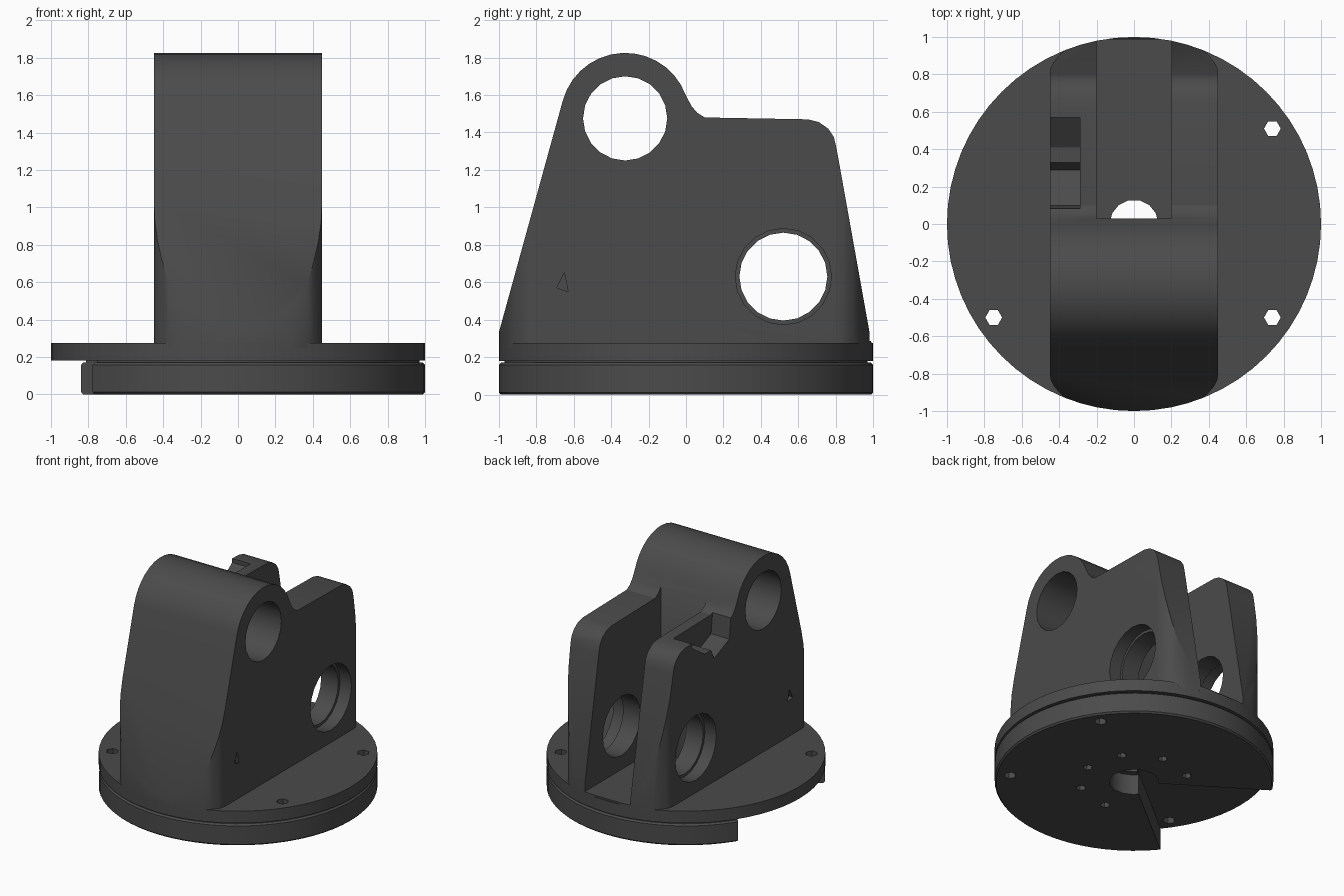
import bpy, bmesh
from math import sin, cos, pi, radians, sqrt
from mathutils import Vector

if "Cube" in bpy.data.objects:
    bpy.data.objects.remove(bpy.data.objects["Cube"])

grey = bpy.data.materials.new("dark_grey")
grey.diffuse_color = (0.07, 0.07, 0.07, 1)
grey.use_nodes = True
grey.node_tree.nodes["Principled BSDF"].inputs["Base Color"].default_value = grey.diffuse_color


def prism(name, pts, lo, hi, axis="z"):
    """Extrude a 2D outline: (x, y) along z, or (y, z) along x."""
    def place(p, h):
        return (p[0], p[1], h) if axis == "z" else (h, p[0], p[1])
    bm = bmesh.new()
    face = bm.faces.new([bm.verts.new(place(p, lo)) for p in pts])
    ext = bmesh.ops.extrude_face_region(bm, geom=[face])["geom"]
    move = Vector((0, 0, hi - lo)) if axis == "z" else Vector((hi - lo, 0, 0))
    bmesh.ops.translate(bm, vec=move, verts=[v for v in ext if isinstance(v, bmesh.types.BMVert)])
    bmesh.ops.recalc_face_normals(bm, faces=bm.faces)
    mesh = bpy.data.meshes.new(name)
    bm.to_mesh(mesh)
    bm.free()
    ob = bpy.data.objects.new(name, mesh)
    bpy.context.collection.objects.link(ob)
    return ob


def arc(cx, cy, r, a0, a1, n):
    return [(cx + r * cos(radians(a0 + (a1 - a0) * i / n)),
             cy + r * sin(radians(a0 + (a1 - a0) * i / n))) for i in range(n + 1)]


def circle(cx, cy, r, n):
    return arc(cx, cy, r, 0, 360, n)[:-1]


def boolean(ob, cutter, op="DIFFERENCE"):
    m = ob.modifiers.new("bool", "BOOLEAN")
    m.operation, m.object, m.solver = op, cutter, "EXACT"
    bpy.context.view_layer.objects.active = ob
    bpy.ops.object.modifier_apply(modifier=m.name)
    bpy.data.objects.remove(cutter, do_unlink=True)


def finish(ob):
    ob.data.materials.clear()
    ob.data.materials.append(grey)
    bpy.ops.object.select_all(action="DESELECT")
    ob.select_set(True)
    bpy.context.view_layer.objects.active = ob
    bpy.ops.object.shade_smooth_by_angle(angle=radians(30))


# turntable plates, with a thin recessed neck between them
SIDES = 64
lower = prism("lower_plate", circle(0, 0, 1.0, SIDES), 0, 0.17)
bm = bmesh.new()
bm.from_mesh(lower.data)
rim = [e for e in bm.edges if abs(e.verts[0].co.z - e.verts[1].co.z) < 1e-5]
bmesh.ops.bevel(bm, geom=rim, offset=0.012, segments=1, affect="EDGES")
bm.to_mesh(lower.data)
bm.free()
neck = prism("plate_neck", circle(0, 0, 0.97, SIDES), 0.16, 0.19)
upper = prism("upper_plate", circle(0, 0, 1.0, SIDES), 0.18, 0.275)

# missing sector of the lower plate
for ob, top in ((lower, 0.3), (neck, 0.3)):
    boolean(ob, prism("sector", [(0, 0)] + arc(0, 0, 1.4, 147, 219, 6), -0.1, top))

# centre hole and rim screw holes through all plates
for ob in (lower, neck, upper):
    boolean(ob, prism("centre", circle(0, 0, 0.18 if ob is lower else 0.13, 14), -0.1, 0.4))
    for x, y in ((0.74, 0.51), (0.74, -0.5), (-0.75, -0.5)):
        boolean(ob, prism("screw", circle(x, y, 0.045, 6), -0.1, 0.4))

# ring of small blind holes underneath
for k in range(-2, 4):
    a = radians(-8 + 45 * k)
    boolean(lower, prism("blind", circle(0.39 * cos(a), 0.39 * sin(a), 0.035, 6), -0.1, 0.1))

# upright body: side profile limited by a rounded plan outline
profile = [(-1.0, 0.25), (-1.0, 0.33)]
profile += arc(-0.325, 1.48, 0.345, 165, 20, 14)
profile += [(0.03, 1.54), (0.06, 1.505), (0.1, 1.48), (0.65, 1.47)]
profile += [(0.71, 1.455), (0.76, 1.42), (0.79, 1.375), (0.805, 1.31), (0.995, 0.25)]
body = prism("upright_body", profile, -0.5, 0.5, "x")
quarter = [(0.45, 0.8), (0.445, 0.835), (0.43, 0.865), (0.405, 0.895), (0.37, sqrt(1 - 0.37 ** 2))]
quarter += [(x, sqrt(1 - x * x)) for x in (0.29, 0.2, 0.1)]
back = quarter + [(0, 1)] + [(-x, y) for x, y in reversed(quarter)]
plan = back + [(-x, -y) for x, y in back]
boolean(body, prism("plan", plan, 0.2, 2), "INTERSECT")

# rear slot between the two cheeks, and the drain hole at its foot
boolean(body, prism("slot", [(-0.2, 0.03), (0.2, 0.03), (0.2, 1.2), (-0.2, 1.2)], 0.285, 2))
boolean(body, prism("centre", circle(0, 0, 0.13, 14), 0.1, 0.6))

# cross bores
boolean(body, prism("top_bore", circle(-0.325, 1.475, 0.225, 20), -1, 1, "x"))
boolean(body, prism("rear_bore", circle(0.52, 0.63, 0.235, 20), -1, 1, "x"))
for s in (-1, 1):
    lo, hi = sorted((s * 0.35, s * 0.6))
    boolean(body, prism("counterbore", circle(0.52, 0.63, 0.257, 20), lo, hi, "x"))
    lo, hi = sorted((s * 0.42, s * 0.6))
    boolean(body, prism("dent", [(-0.69, 0.57), (-0.63, 0.55), (-0.65, 0.65)], lo, hi, "x"))

# ragged pocket in the top of the left cheek
pocket = [(0.57, 1.6), (0.57, 1.44), (0.41, 1.33), (0.33, 1.33), (0.29, 1.25), (0.1, 1.33), (0.07, 1.6)]
boolean(body, prism("pocket", pocket, -0.6, -0.29, "x"))

for ob in (lower, neck, upper, body):
    finish(ob)
